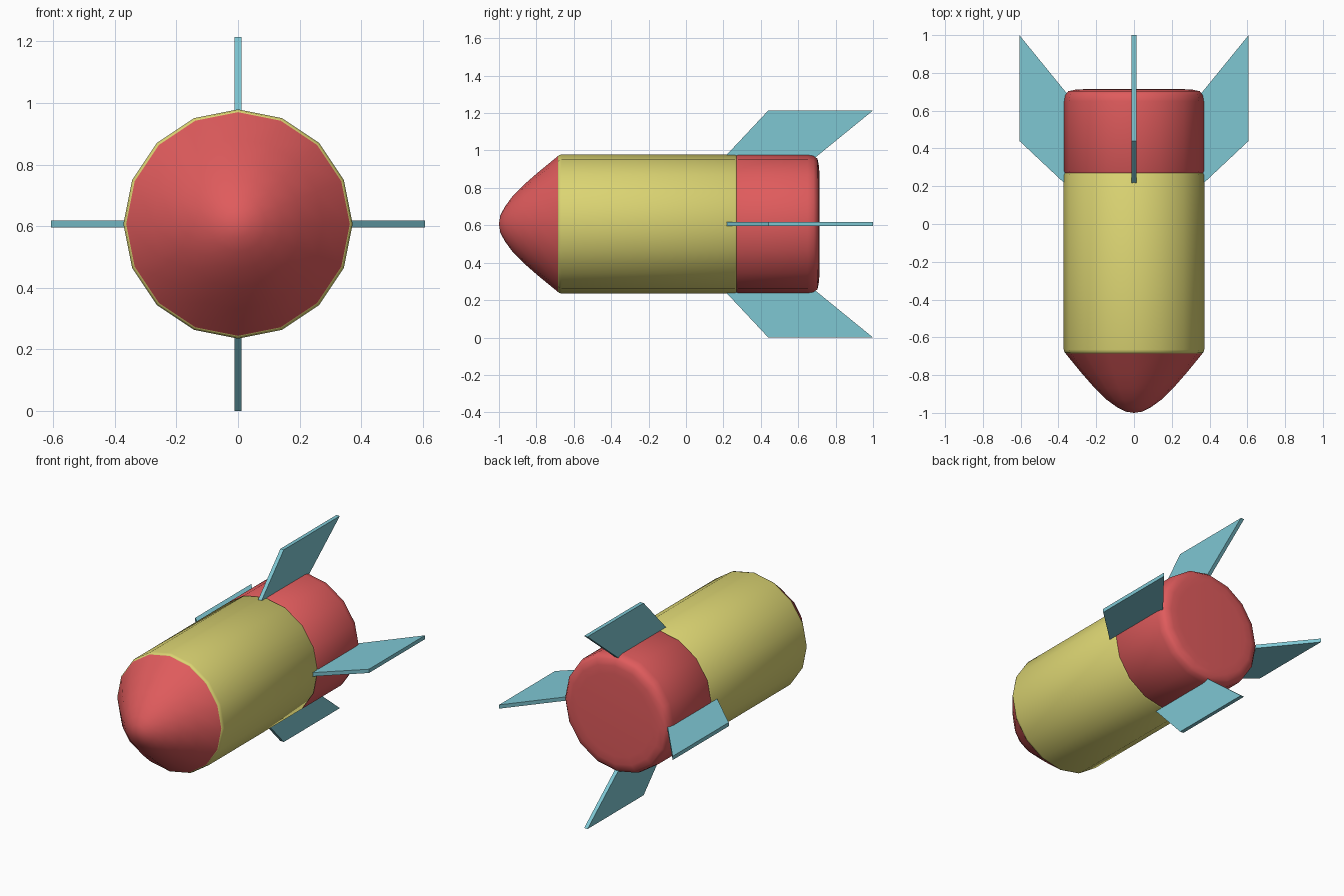
import bpy, bmesh, math
from mathutils import Matrix, Vector

if "Cube" in bpy.data.objects:
    bpy.data.objects.remove(bpy.data.objects["Cube"])

CZ = 0.607    # height of the long axis
R = 0.372     # body radius
SIDES = 16


def material(name, rgb):
    m = bpy.data.materials.new(name)
    m.diffuse_color = (*rgb, 1)
    m.use_nodes = True
    m.node_tree.nodes["Principled BSDF"].inputs["Base Color"].default_value = m.diffuse_color
    return m


red = material("red", (0.74, 0.105, 0.108))
yellow = material("yellow", (0.71, 0.66, 0.17))
teal = material("teal", (0.21, 0.57, 0.65))


def finish(bm, name, mat):
    bmesh.ops.recalc_face_normals(bm, faces=bm.faces)
    me = bpy.data.meshes.new(name)
    bm.to_mesh(me)
    bm.free()
    me.materials.append(mat)
    ob = bpy.data.objects.new(name, me)
    bpy.context.collection.objects.link(ob)
    return ob


def turned(name, profile, mat, angle=35):
    """Revolve a (y, radius) profile round the long axis."""
    bm = bmesh.new()
    vs = [bm.verts.new((0, y, r)) for y, r in profile]
    es = [bm.edges.new(p) for p in zip(vs, vs[1:])]
    bmesh.ops.spin(bm, geom=vs + es, cent=(0, 0, 0), axis=(0, 1, 0),
                   angle=math.tau, steps=SIDES)
    bmesh.ops.remove_doubles(bm, verts=bm.verts, dist=1e-4)
    bmesh.ops.translate(bm, verts=bm.verts, vec=(0, 0, CZ))
    ob = finish(bm, name, mat)
    bpy.ops.object.select_all(action='DESELECT')
    bpy.context.view_layer.objects.active = ob
    ob.select_set(True)
    bpy.ops.object.shade_smooth_by_angle(angle=math.radians(angle))
    return ob


# Rounded nose cone
turned("nose_cone", [(-1.0, 0), (-0.993, 0.045), (-0.97, 0.09), (-0.93, 0.145),
                     (-0.87, 0.207), (-0.79, 0.277), (-0.685, 0.363), (-0.68, 0.34)], red)

# Main barrel with softened ends
turned("body", [(-0.68, 0.33), (-0.685, 0.36), (-0.68, 0.368), (-0.665, R),
                (0.262, R), (0.27, 0.367), (0.27, 0.33)], yellow, 50)

# Tail section with rounded rear rim
turned("tail_section", [(0.27, 0.33), (0.27, 0.367), (0.278, R), (0.65, R),
                        (0.683, 0.366), (0.703, 0.348), (0.711, 0.31),
                        (0.714, 0.26), (0.714, 0)], red, 50)

# Four swept fins
T = 0.012
outline = [(0.18, 0.33), (0.44, 0.607), (1.0, 0.607), (0.66, 0.33)]
for i, side in enumerate(("top", "right", "bottom", "left")):
    bm = bmesh.new()
    f = bm.faces.new([bm.verts.new((-T, y, r)) for y, r in outline])
    ext = bmesh.ops.extrude_face_region(bm, geom=[f])
    bmesh.ops.translate(bm, vec=(2 * T, 0, 0),
                        verts=[g for g in ext["geom"] if isinstance(g, bmesh.types.BMVert)])
    bm.transform(Matrix.Translation(Vector((0, 0, CZ))) @ Matrix.Rotation(i * math.pi / 2, 4, 'Y'))
    finish(bm, side + "_fin", teal)
